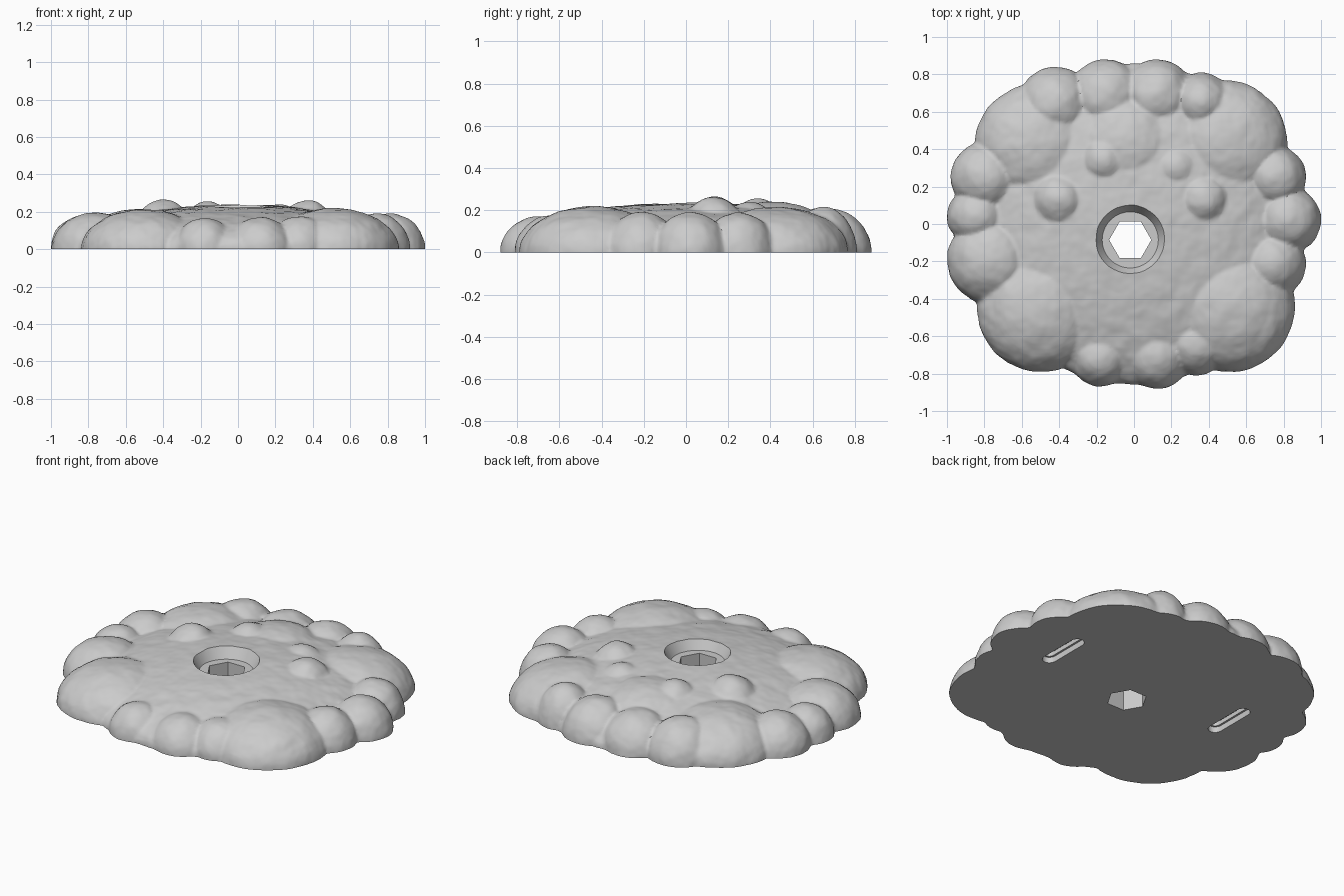
import bpy
import bmesh
from math import sin, cos, pi, radians
from mathutils import Matrix, Vector, noise

old = bpy.data.objects.get("Cube")
if old:
    bpy.data.objects.remove(old, do_unlink=True)

stone = bpy.data.materials.new("light_grey")
stone.use_nodes = True
stone.diffuse_color = (0.6, 0.6, 0.6, 1)
stone.node_tree.nodes["Principled BSDF"].inputs["Base Color"].default_value = (0.6, 0.6, 0.6, 1)

HOLE = Vector((-0.02, -0.085))

# Lumps as (x, y, radius, height)
broad_body = [(0, 0, 0.86, 0.237)]
big_lobes = [
    (-0.52, 0.42, 0.33, 0.215), (0.48, 0.43, 0.34, 0.215),
    (-0.50, -0.45, 0.34, 0.213), (0.51, -0.44, 0.35, 0.218),
]
rim_lumps = [
    (0.12, 0.68, 0.20, 0.205), (-0.15, 0.68, 0.20, 0.20), (-0.42, 0.64, 0.20, 0.21),
    (-0.79, 0.25, 0.19, 0.19), (-0.84, 0.04, 0.16, 0.175), (-0.76, -0.19, 0.24, 0.195),
    (-0.18, -0.71, 0.16, 0.165), (0.12, -0.70, 0.18, 0.17), (0.33, -0.64, 0.17, 0.175),
    (0.74, -0.21, 0.18, 0.19), (0.82, 0.02, 0.18, 0.19), (0.75, 0.25, 0.17, 0.19),
    (0.36, 0.65, 0.16, 0.215),
]
top_lumps = [
    (-0.04, 0.41, 0.33, 0.24), (-0.16, 0.34, 0.18, 0.255), (-0.40, 0.13, 0.185, 0.265),
    (0.37, 0.13, 0.18, 0.263), (0.22, 0.30, 0.17, 0.24),
]


def new_object(name, bm):
    mesh = bpy.data.meshes.new(name)
    bm.to_mesh(mesh)
    bm.free()
    obj = bpy.data.objects.new(name, mesh)
    bpy.context.collection.objects.link(obj)
    return obj


def activate(obj):
    bpy.ops.object.select_all(action='DESELECT')
    obj.select_set(True)
    bpy.context.view_layer.objects.active = obj


def prism(name, lower, upper, z0, z1):
    """Closed solid between two matching outlines."""
    bm = bmesh.new()
    a = [bm.verts.new((p.x, p.y, z0)) for p in lower]
    b = [bm.verts.new((p.x, p.y, z1)) for p in upper]
    bm.faces.new(a[::-1])
    bm.faces.new(b)
    for i in range(len(a)):
        j = (i + 1) % len(a)
        bm.faces.new((a[i], a[j], b[j], b[i]))
    return new_object(name, bm)


def ring(centre, radius, sides):
    return [centre + Vector((cos(2 * pi * i / sides), sin(2 * pi * i / sides))) * radius
            for i in range(sides)]


def slot_outline(centre, radius, half):
    """Rounded slot running front to back."""
    pts = []
    for end in (0, 1):
        for i in range(9):
            t = pi * (end + i / 8)
            shift = half if end == 0 else -half
            pts.append(centre + Vector((cos(t) * radius, sin(t) * radius + shift)))
    return pts


def cut(target, cutter):
    mod = target.modifiers.new("cut", 'BOOLEAN')
    mod.operation = 'DIFFERENCE'
    mod.solver = 'EXACT'
    mod.object = cutter
    activate(target)
    bpy.ops.object.modifier_apply(modifier=mod.name)
    bpy.data.objects.remove(cutter, do_unlink=True)


# Lumpy body: overlapping domes fused into one skin
bm = bmesh.new()
for x, y, r, h in broad_body + big_lobes + rim_lumps + top_lumps:
    place = Matrix.Translation((x, y, 0)) @ Matrix.Diagonal((r, r, h, 1))
    bmesh.ops.create_uvsphere(bm, u_segments=48, v_segments=32, radius=1, matrix=place)
body = new_object("lumpy_body", bm)
fuse = body.modifiers.new("fuse", 'REMESH')
fuse.mode = 'VOXEL'
fuse.voxel_size = 0.0125
activate(body)
bpy.ops.object.modifier_apply(modifier=fuse.name)

# Slight hand-worked unevenness
normals = [v.normal.copy() for v in body.data.vertices]
for v, n in zip(body.data.vertices, normals):
    v.co += n * (0.005 * noise.noise(v.co * 11) + 0.002 * noise.noise(v.co * 25))

# Flat underside
square = ring(Vector((0, 0)), 2, 4)
cut(body, prism("underside_cutter", square, square, -1, 0))

# Tapered round recess and hexagonal through hole
cut(body, prism("recess_cutter", ring(HOLE, 0.15, 64), ring(HOLE, 0.205, 64), 0.17, 0.27))
hexagon = ring(HOLE, 0.113, 6)
cut(body, prism("hexagon_cutter", hexagon, hexagon, -0.1, 0.4))

# Two hanging slots underneath, with a narrower inner channel
for side in (-1, 1):
    centre = Vector((0.6 * side, 0.105))
    for radius, z in ((0.04, 0.035), (0.028, 0.06)):
        outline = slot_outline(centre, radius, 0.12)
        cut(body, prism("slot_cutter", outline, outline, -0.1, z))

body.data.materials.clear()
body.data.materials.append(stone)
for poly in body.data.polygons:
    poly.material_index = 0
activate(body)
bpy.ops.object.shade_smooth_by_angle(angle=radians(38))
